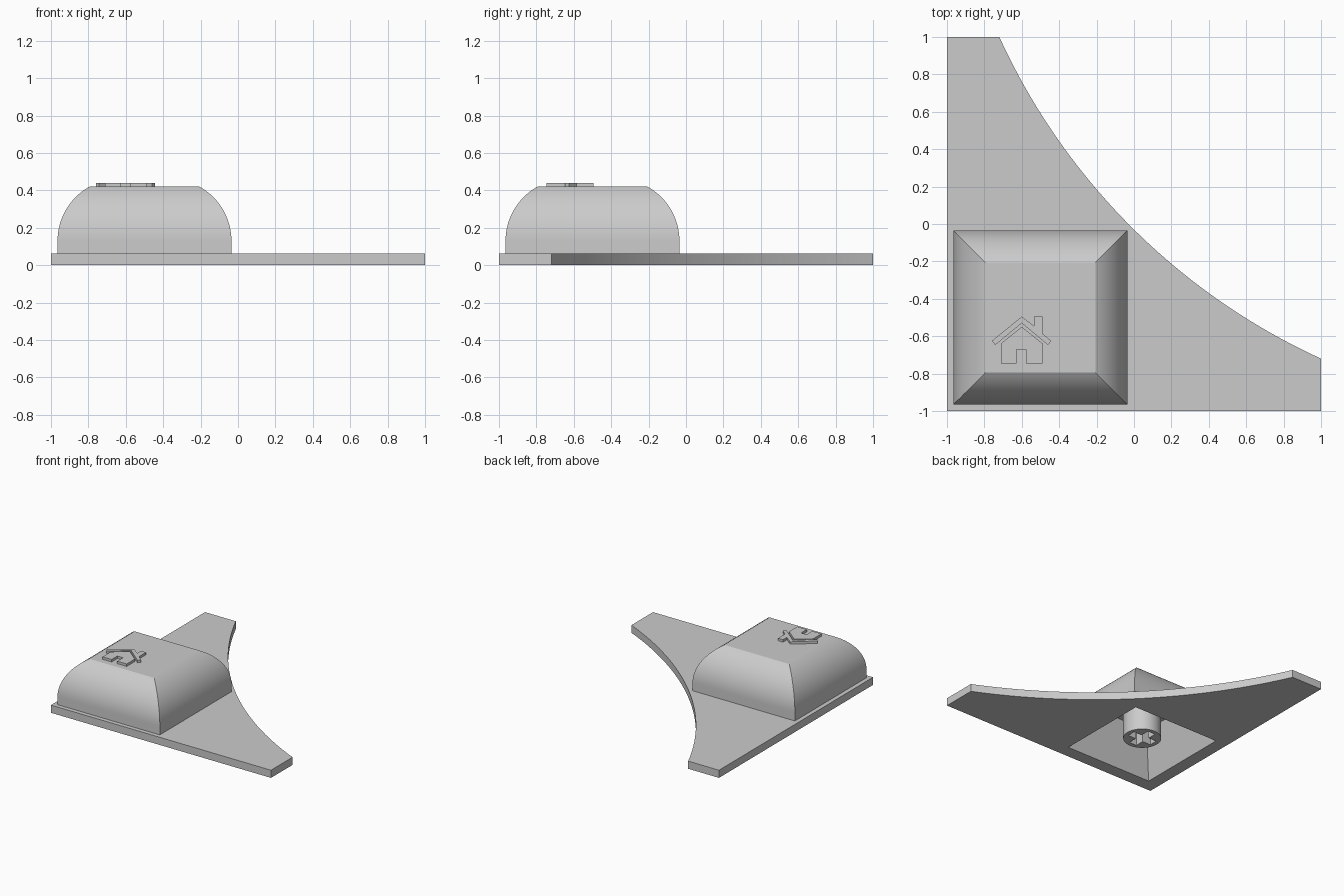
import bpy, bmesh, math

default = bpy.data.objects.get("Cube")
if default:
    bpy.data.objects.remove(default, do_unlink=True)

GREY = bpy.data.materials.new("plain_grey")
GREY.use_nodes = True
GREY.diffuse_color = (0.6, 0.6, 0.6, 1)
GREY.node_tree.nodes["Principled BSDF"].inputs["Base Color"].default_value = (0.6, 0.6, 0.6, 1)

CX = CY = -0.5          # centre of the cap


def loft(name, rings):
    """Closed solid through rings of points with equal counts."""
    bm = bmesh.new()
    loops = [[bm.verts.new(p) for p in ring] for ring in rings]
    n = len(loops[0])
    for a, b in zip(loops, loops[1:]):
        for i in range(n):
            j = (i + 1) % n
            bm.faces.new((a[i], a[j], b[j], b[i]))
    bm.faces.new(loops[0][::-1])
    bm.faces.new(loops[-1])
    bmesh.ops.recalc_face_normals(bm, faces=bm.faces)
    mesh = bpy.data.meshes.new(name)
    bm.to_mesh(mesh)
    bm.free()
    mesh.materials.append(GREY)
    obj = bpy.data.objects.new(name, mesh)
    bpy.context.collection.objects.link(obj)
    return obj


def prism(name, outline, z0, z1):
    return loft(name, [[(x, y, z) for x, y in outline] for z in (z0, z1)])


def square(half, z):
    return [(CX + sx * half, CY + sy * half, z)
            for sx, sy in ((-1, -1), (1, -1), (1, 1), (-1, 1))]


def activate(obj):
    bpy.ops.object.select_all(action='DESELECT')
    obj.select_set(True)
    bpy.context.view_layer.objects.active = obj


def cut(obj, cutter):
    mod = obj.modifiers.new("cut", 'BOOLEAN')
    mod.operation = 'DIFFERENCE'
    mod.solver = 'EXACT'
    mod.object = cutter
    activate(obj)
    bpy.ops.object.modifier_apply(modifier=mod.name)


def smooth(obj):
    activate(obj)
    bpy.ops.object.shade_smooth_by_angle(angle=math.radians(15))


# Base plate: corner shape with a concave arc side
c, mid, end = 2.448, -0.015, -0.72
radius = (c - mid) * math.sqrt(2)
a0 = math.atan2(end - c, 1 - c)
a1 = math.atan2(1 - c, end - c)
a0, a1 = a0 % math.tau, a1 % math.tau
STEPS = 40
arc = [(c + radius * math.cos(a0 + (a1 - a0) * i / STEPS),
        c + radius * math.sin(a0 + (a1 - a0) * i / STEPS)) for i in range(STEPS + 1)]
plate = prism("base_plate", [(-1, 1), (-1, -1), (1, -1)] + arc, 0, 0.063)

# Cap: square shell with rounded sides and a flat top
HALF, TOP, SPRING, R = 0.465, 0.42, 0.13, 0.332
sweep = math.asin((TOP - SPRING) / R)
rings = [square(HALF, 0.03)]
for i in range(19):
    t = sweep * i / 18
    rings.append(square(HALF - R * (1 - math.cos(t)), SPRING + R * math.sin(t)))
cap = loft("cap_shell", rings)

# Tapered hollow through plate and cap
hollow = loft("hollow_cutter", [square(0.413, -0.05), square(0.27, 0.34)])
hollow.hide_render = True
cut(plate, hollow)
cut(cap, hollow)
bpy.data.objects.remove(hollow, do_unlink=True)

# Stem with a cross-shaped socket
circle = [(CX + 0.143 * math.cos(math.tau * i / 48),
           CY + 0.143 * math.sin(math.tau * i / 48)) for i in range(48)]
stem = prism("stem", circle, 0.05, 0.36)
L, W = 0.108, 0.034
quarter = [(L, -W), (L, W), (W, W)]
cross = []
for k in range(4):
    co, si = round(math.cos(k * math.pi / 2)), round(math.sin(k * math.pi / 2))
    cross += [(CX + co * x - si * y, CY + si * x + co * y) for x, y in quarter]
socket = prism("socket_cutter", cross, 0, 0.26)
socket.hide_render = True
cut(stem, socket)
bpy.data.objects.remove(socket, do_unlink=True)

# Raised house icon: roof with chimney, and walls with a doorway
roof = [(-0.6, -0.495), (-0.76, -0.625), (-0.742, -0.647), (-0.6, -0.53),
        (-0.46, -0.647), (-0.443, -0.625), (-0.49, -0.585), (-0.49, -0.495),
        (-0.535, -0.495), (-0.535, -0.545)]
walls = [(-0.71, -0.745), (-0.71, -0.638), (-0.6, -0.55), (-0.49, -0.638), (-0.49, -0.745),
         (-0.577, -0.745), (-0.577, -0.67), (-0.627, -0.67), (-0.627, -0.745)]
prism("icon_roof", roof, TOP - 0.01, 0.44)
prism("icon_walls", walls, TOP - 0.01, 0.44)

for part in (plate, cap, stem):
    smooth(part)
